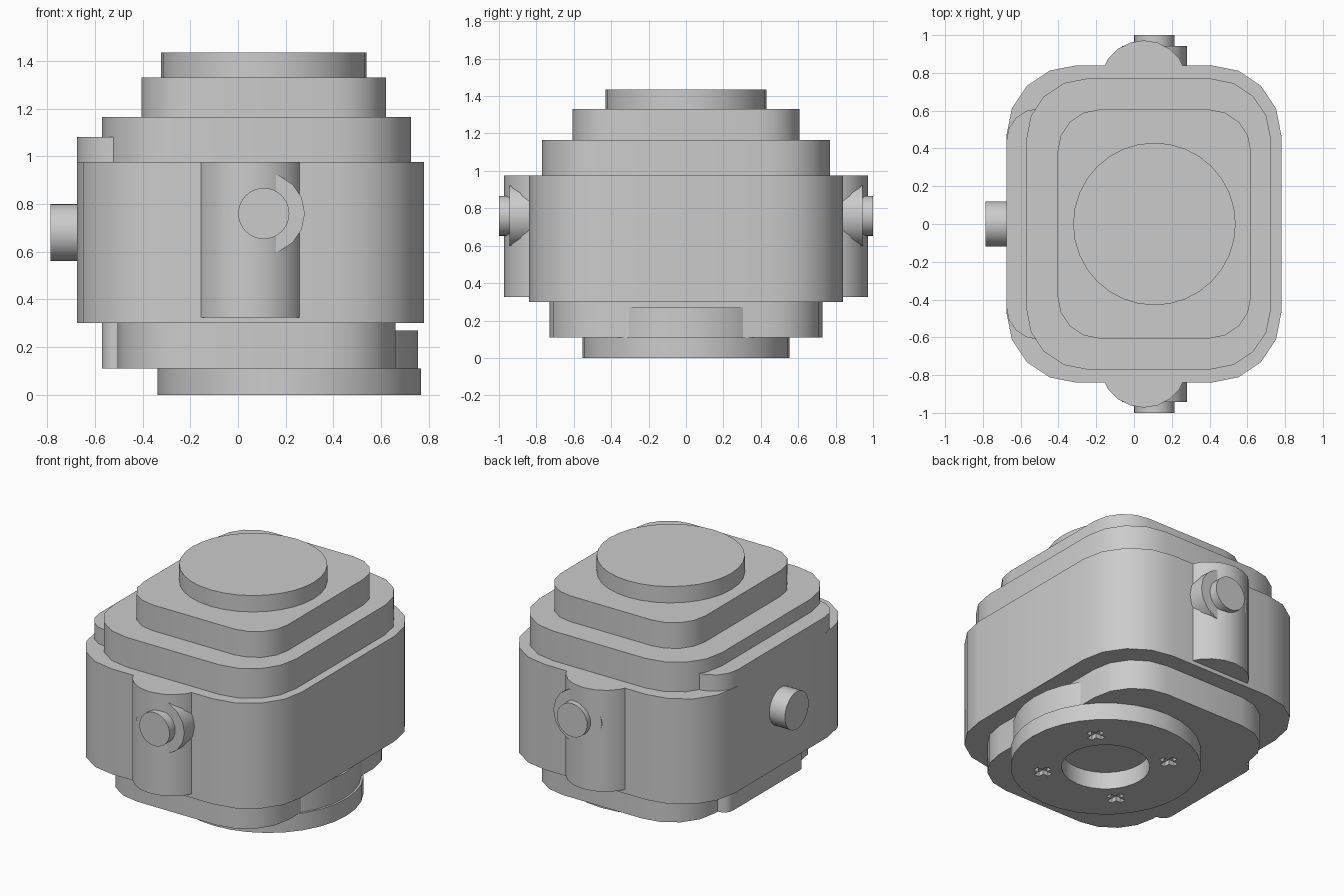
import bpy
from math import pi, cos, sin, radians
from mathutils import Matrix, Vector
import bmesh

cube = bpy.data.objects.get("Cube")
if cube:
    bpy.data.objects.remove(cube, do_unlink=True)

GREY = (0.6, 0.6, 0.6, 1)
grey = bpy.data.materials.new("housing_grey")
grey.use_nodes = True
grey.diffuse_color = GREY
grey.node_tree.nodes["Principled BSDF"].inputs["Base Color"].default_value = GREY


def circle(cx, cy, r, sides=32):
    return [(cx + r * cos(2 * pi * i / sides), cy + r * sin(2 * pi * i / sides))
            for i in range(sides)]


def rounded(x0, x1, half_y, r, steps=4):
    """Rounded rectangle outline, symmetric in y."""
    corners = [(x1 - r, half_y - r), (x0 + r, half_y - r),
               (x0 + r, r - half_y), (x1 - r, r - half_y)]
    points = []
    for quarter, (cx, cy) in enumerate(corners):
        for i in range(steps + 1):
            a = pi / 2 * (quarter + i / steps)
            points.append((cx + r * cos(a), cy + r * sin(a)))
    return points


def prism(name, outline, z0, z1, matrix=None):
    """Extrude an outline from z0 to z1, then place it."""
    bm = bmesh.new()
    face = bm.faces.new([bm.verts.new((x, y, z0)) for x, y in outline])
    top = bmesh.ops.extrude_face_region(bm, geom=[face])["geom"]
    moved = [v for v in top if isinstance(v, bmesh.types.BMVert)]
    bmesh.ops.translate(bm, verts=moved, vec=(0, 0, z1 - z0))
    if matrix:
        bm.transform(matrix)
    bmesh.ops.recalc_face_normals(bm, faces=bm.faces)
    mesh = bpy.data.meshes.new(name)
    bm.to_mesh(mesh)
    bm.free()
    mesh.materials.append(grey)
    obj = bpy.data.objects.new(name, mesh)
    bpy.context.collection.objects.link(obj)
    return obj


def activate(obj):
    bpy.ops.object.select_all(action='DESELECT')
    obj.select_set(True)
    bpy.context.view_layer.objects.active = obj


def rod(name, centre, direction, r, length, sides=32):
    """Cylinder from centre along a direction."""
    turn = Vector(direction).to_track_quat('Z', 'Y').to_matrix().to_4x4()
    return prism(name, circle(0, 0, r, sides), 0, length,
                 Matrix.Translation(centre) @ turn)


# Stacked housing layers
parts = [
    prism("lower_plate", rounded(-0.505, 0.66, 0.73, 0.30), 0.11, 0.30),
    prism("lower_side_pad", rounded(-0.57, 0.2, 0.40, 0.06), 0.11, 0.30),
    prism("lower_collar", circle(0.215, 0, 0.54), 0.11, 0.27),
    prism("main_body", rounded(-0.675, 0.78, 0.84, 0.37), 0.30, 0.975),
    prism("shoulder", rounded(-0.57, 0.725, 0.77, 0.32), 0.975, 1.165),
    prism("shoulder_side_pad", rounded(-0.675, 0.0, 0.612, 0.17), 0.975, 1.08),
    prism("upper_step", rounded(-0.405, 0.62, 0.607, 0.225), 1.165, 1.33),
    prism("top_cap", circle(0.108, 0, 0.43), 1.33, 1.435),
    rod("side_pin", (-0.5, 0, 0.68), (-1, 0, 0), 0.12, 0.285),
]

# Bulges, bosses and pins on front and back
for side, s in (("front", -1), ("back", 1)):
    parts += [
        prism(side + "_bulge", circle(0.052, s * 0.74, 0.232, 20), 0.325, 0.975),
        rod(side + "_boss", (0.108, s * 0.6, 0.76), (0, s, 0), 0.172, 0.343, 16),
        rod(side + "_pin", (0.108, s * 0.6, 0.76), (0, s, 0), 0.107, 0.4),
    ]

# Base flange with a centre bore and four cross recesses
flange = prism("base_flange", circle(0.215, 0, 0.553), 0, 0.11)
cutters = [prism("bore_cutter", circle(0.215, 0, 0.256), -0.1, 0.2)]
w, h = 0.018, 0.055
cross = [(h, -w), (h, w), (w, w), (w, h), (-w, h), (-w, w),
         (-h, w), (-h, -w), (-w, -w), (-w, -h), (w, -h), (w, -w)]
for i in range(4):
    a = radians(41 + 90 * i)
    place = Matrix.Translation((0.215 + 0.37 * cos(a), 0.37 * sin(a), 0))
    cutters.append(prism("recess_cutter", cross, -0.05, 0.03, place))
activate(flange)
for cutter in cutters:
    cutter.hide_render = True
    cut = flange.modifiers.new("cut", 'BOOLEAN')
    cut.operation = 'DIFFERENCE'
    cut.solver = 'EXACT'
    cut.object = cutter
    bpy.ops.object.modifier_apply(modifier=cut.name)
    bpy.data.objects.remove(cutter, do_unlink=True)
parts.append(flange)

# Smooth round walls, crisp rims
for part in parts:
    activate(part)
    bpy.ops.object.shade_smooth_by_angle(angle=radians(30))
